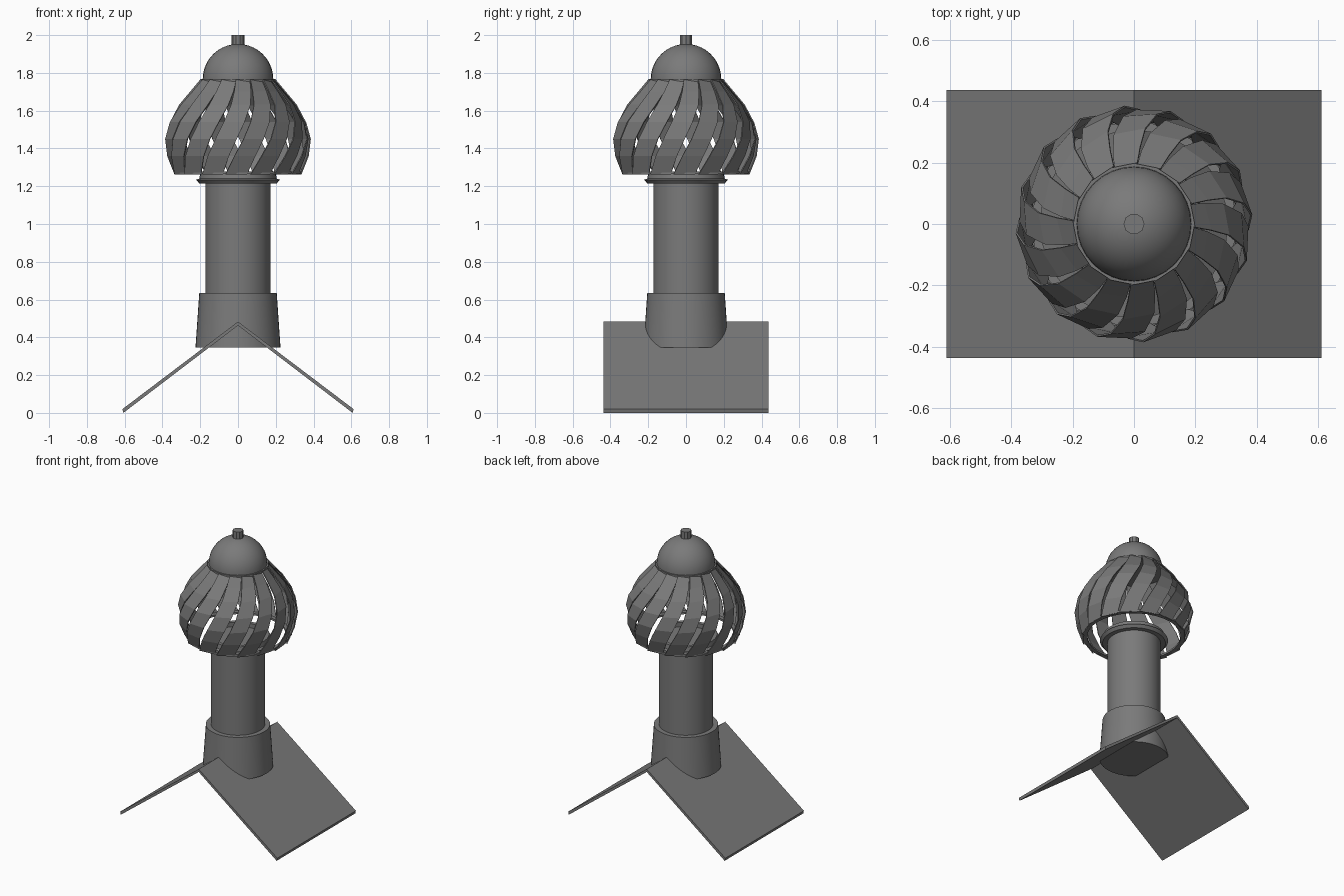
import bpy, bmesh, math
from mathutils import Vector

if "Cube" in bpy.data.objects:
    bpy.data.objects.remove(bpy.data.objects["Cube"])

# Dark grey metal shared by all parts
metal = bpy.data.materials.new("dark_metal")
metal.diffuse_color = (0.195, 0.195, 0.195, 1)
metal.use_nodes = True
metal.node_tree.nodes["Principled BSDF"].inputs["Base Color"].default_value = metal.diffuse_color


def make_object(name, bm, smooth=True):
    bmesh.ops.recalc_face_normals(bm, faces=bm.faces)
    me = bpy.data.meshes.new(name)
    bm.to_mesh(me)
    bm.free()
    me.materials.append(metal)
    ob = bpy.data.objects.new(name, me)
    bpy.context.collection.objects.link(ob)
    if smooth:
        bpy.ops.object.select_all(action='DESELECT')
        ob.select_set(True)
        bpy.context.view_layer.objects.active = ob
        bpy.ops.object.shade_smooth_by_angle(angle=math.radians(35))
    return ob


def lathe(name, profile, sides, closed=False, smooth=True):
    """Revolve (radius, z) points about z; open profiles get end caps."""
    bm = bmesh.new()
    rings = []
    for r, z in profile:
        rings.append([bm.verts.new((r * math.cos(2 * math.pi * i / sides),
                                    r * math.sin(2 * math.pi * i / sides), z))
                      for i in range(sides)])
    pairs = list(zip(rings, rings[1:]))
    if closed:
        pairs.append((rings[-1], rings[0]))
    for a, b in pairs:
        for i in range(sides):
            j = (i + 1) % sides
            bm.faces.new((a[i], a[j], b[j], b[i]))
    if not closed:
        bm.faces.new(rings[0][::-1])
        bm.faces.new(rings[-1])
    return make_object(name, bm, smooth)


# Pitched roof section: chevron cross-section extruded along y
bm = bmesh.new()
chevron = [(-0.612, 0.02), (0, 0.483), (0.612, 0.02), (0.607, 0), (0, 0.463), (-0.607, 0)]
front = [bm.verts.new((x, -0.437, z)) for x, z in chevron]
back = [bm.verts.new((x, 0.437, z)) for x, z in chevron]
for i in range(6):
    j = (i + 1) % 6
    bm.faces.new((front[i], front[j], back[j], back[i]))
for side in (front, back):
    bm.faces.new((side[0], side[1], side[4], side[5]))
    bm.faces.new((side[1], side[2], side[3], side[4]))
make_object("roof", bm, smooth=False)

# Tapered flashing and vent pipe
lathe("flashing", [(0.225, 0.347), (0.205, 0.635)], 48)
lathe("pipe", [(0.173, 0.5), (0.173, 1.24)], 48)

# Bearing collar and neck under the turbine
lathe("collar", [(0.173, 1.215), (0.205, 1.215), (0.222, 1.234), (0.205, 1.24),
                 (0.2, 1.27), (0.173, 1.27)], 32, closed=True)

# Turbine rings
lathe("lower_ring", [(0.305, 1.265), (0.333, 1.265), (0.333, 1.278), (0.305, 1.278)],
      32, closed=True)
lathe("upper_ring", [(0.18, 1.752), (0.198, 1.752), (0.198, 1.768), (0.18, 1.768)],
      16, smooth=False)

# Curved turbine blades: (radius, z, chord width, swirl degrees) from bottom to top
BLADES = 16
stations = [(0.328, 1.262, 0.113, -13), (0.361, 1.36, 0.113, -5.5), (0.373, 1.45, 0.112, 1.5),
            (0.353, 1.54, 0.110, 8), (0.3, 1.63, 0.103, 14), (0.24, 1.70, 0.091, 17),
            (0.188, 1.762, 0.076, 19)]
TILT = 0.007                  # trailing edge stands slightly proud
bm = bmesh.new()
for k in range(BLADES):
    start = -math.pi / 2 + (k + 0.5) * 2 * math.pi / BLADES
    rows = []
    for r, z, w, swirl in stations:
        a = start + math.radians(swirl)
        out = Vector((math.cos(a), math.sin(a), 0))
        tan = Vector((-math.sin(a), math.cos(a), 0))
        mid = out * r + Vector((0, 0, z))
        rows.append([bm.verts.new(mid + s * (tan * w / 2 - out * TILT)) for s in (-1, 1)])
    for a, b in zip(rows, rows[1:]):
        bm.faces.new((a[0], a[1], b[1], b[0]))
blades = make_object("turbine_blades", bm, smooth=False)
mod = blades.modifiers.new("thickness", 'SOLIDIFY')
mod.thickness = 0.006
mod.offset = 0

# Domed cap and top stub
dome = [(0.187, 1.755)]
for i in range(12):
    t = math.radians(88) * i / 11
    dome.append((0.187 * math.cos(t), 1.766 + 0.187 * math.sin(t)))
lathe("dome_cap", dome, 32)
lathe("top_stub", [(0.034, 1.93), (0.034, 2.0)], 10, smooth=False)
